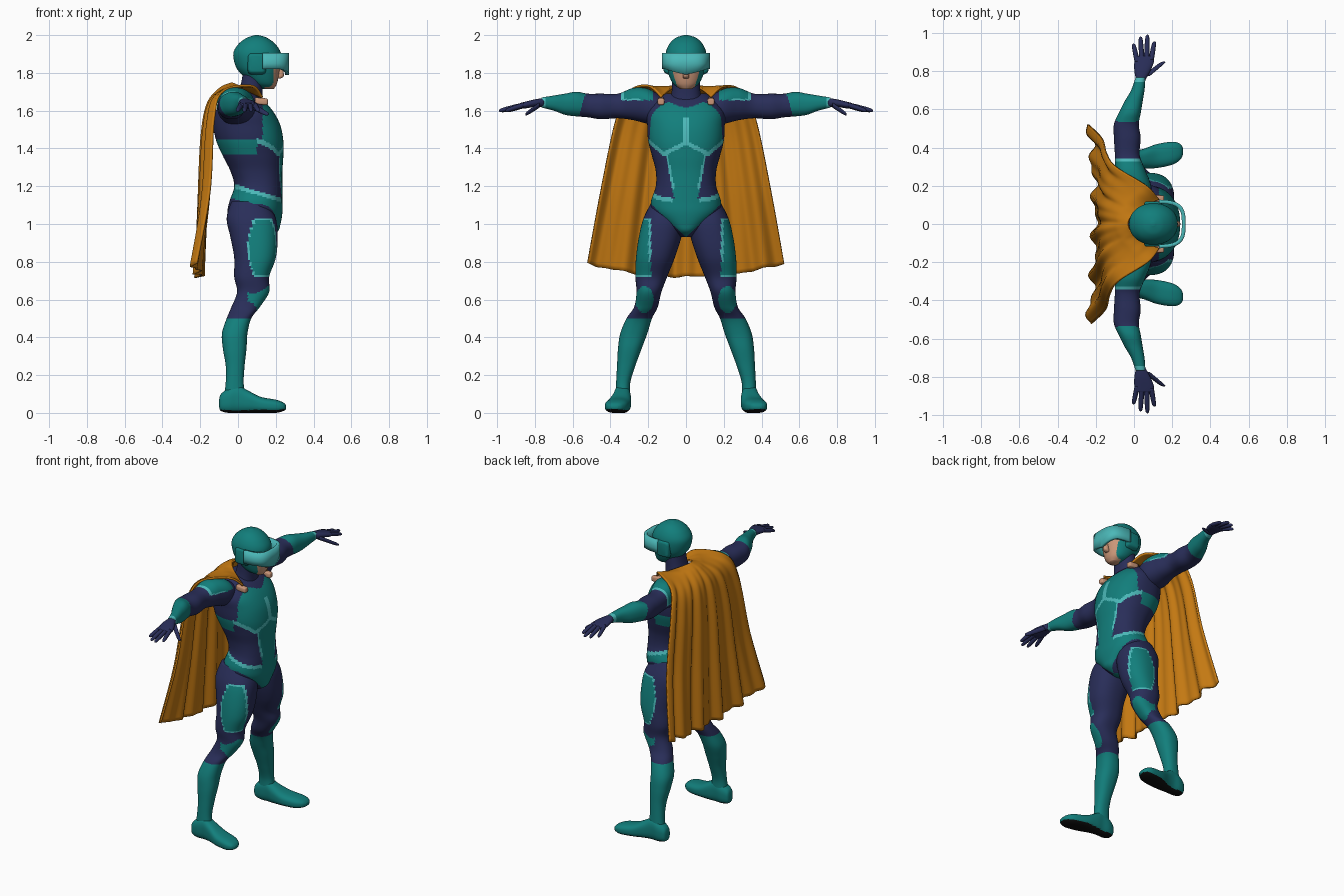
import bpy, bmesh, math
from mathutils import Vector

if "Cube" in bpy.data.objects:
    bpy.data.objects.remove(bpy.data.objects["Cube"], do_unlink=True)


def material(name, r, g, b):
    m = bpy.data.materials.new(name)
    m.use_nodes = True
    m.diffuse_color = (r, g, b, 1)
    bsdf = m.node_tree.nodes["Principled BSDF"]
    bsdf.inputs["Base Color"].default_value = (r, g, b, 1)
    bsdf.inputs["Roughness"].default_value = 0.6
    return m


NAVY, TEAL, CYAN, ORANGE, SKIN, BLACK = range(6)
MATS = [material("navy suit", .022, .027, .1), material("teal armor", .006, .21, .2),
        material("cyan trim", .07, .48, .48), material("orange cloth", .55, .19, .006),
        material("skin", .6, .31, .19), material("black sole", .004, .004, .004)]


def finish(name, bm, colour):
    """Turn a bmesh into a smooth object; colour is an index or a rule on (x, |y|, z, normal)."""
    bmesh.ops.recalc_face_normals(bm, faces=bm.faces)
    mesh = bpy.data.meshes.new(name)
    bm.to_mesh(mesh)
    bm.free()
    for m in MATS:
        mesh.materials.append(m)
    for f in mesh.polygons:
        c = f.center
        f.material_index = colour(c.x, abs(c.y), c.z, f.normal) if callable(colour) else colour
    mesh.shade_smooth()
    ob = bpy.data.objects.new(name, mesh)
    bpy.context.collection.objects.link(ob)
    return ob


def spline(rows, steps):
    """Smoothly subdivide a list of number rows (Catmull-Rom)."""
    out = []
    for i in range(len(rows) - 1):
        a, b, c, d = rows[max(i - 1, 0)], rows[i], rows[i + 1], rows[min(i + 2, len(rows) - 1)]
        for k in range(steps):
            t = k / steps
            out.append([q + t / 2 * (r - p + t * (2 * p - 5 * q + 4 * r - s + t * (3 * (q - r) + s - p)))
                        for p, q, r, s in zip(a, b, c, d)])
    return out + [list(rows[-1])]


def loft(name, axis, rows, colour, side=1, seg=64, steps=10, power=2.3):
    """Skin rounded sections (t, low u, high u, low v, high v) along an axis."""
    bm = bmesh.new()
    rings = []
    for t, u0, u1, v0, v1 in spline(rows, steps):
        ring = []
        for k in range(seg):
            a = math.tau * k / seg
            c, s = math.cos(a), math.sin(a)
            u = (u0 + u1) / 2 + (u1 - u0) / 2 * math.copysign(abs(c) ** (2 / power), c)
            v = (v0 + v1) / 2 + (v1 - v0) / 2 * math.copysign(abs(s) ** (2 / power), s)
            x, y, z = {"x": (t, u, v), "y": (u, t, v), "z": (u, v, t)}[axis]
            ring.append(bm.verts.new((x, y * side, z)))
        rings.append(ring)
    for r, q in zip(rings, rings[1:]):
        for k in range(seg):
            n = (k + 1) % seg
            bm.faces.new((r[k], r[n], q[n], q[k]))
    bm.faces.new(rings[0])
    bm.faces.new(rings[-1])
    return finish(name, bm, colour)


def centred(rows):
    return [(z, x0, x1, -h, h) for z, x0, x1, h in rows]


# Torso with chest plate, belly panel, belt and briefs
def torso_colour(x, a, z, n):
    if z > 1.61 + .4 * a:
        return NAVY
    belt = min(1.14 + .3 * (.22 - x), 1.22)
    if z < belt:
        if x > .1 and a < .07:
            return TEAL if z > .93 + .95 * a else NAVY
        if z > belt - .022:
            return CYAN
        low = .93 + .95 * a if x > .05 else belt - .08
        return TEAL if z > low else NAVY
    if x > .1:
        seam = 1.43 - .5 * a if a < .12 else 1.37 + .9 * (a - .12)
        if abs(z - seam) < .012 or (a < .022 and seam < z < 1.56):
            return CYAN
        edge = .065 + .2 * (z - 1.15) - a
        if z < seam:
            if edge < 0:
                return NAVY
            return CYAN if edge < .013 and z > 1.18 else TEAL
    if x < .13 and z > 1.45 or z < 1.37:
        return NAVY
    return TEAL


loft("torso", "z", centred([
    (.93, .05, .16, .03), (.96, .0, .21, .06), (1, -.03, .225, .11), (1.06, -.055, .235, .175),
    (1.12, -.045, .235, .185), (1.2, -.02, .235, .16), (1.28, -.04, .235, .16), (1.36, -.08, .24, .18),
    (1.44, -.115, .24, .2), (1.52, -.13, .225, .205), (1.59, -.12, .19, .205), (1.65, -.09, .14, .165),
    (1.69, -.05, .09, .11)]), torso_colour, seg=112)
loft("neck", "z", centred([(1.58, -.03, .14, .1), (1.65, -.02, .13, .085), (1.72, .01, .13, .074),
                           (1.82, .03, .14, .074)]), NAVY)


# Helmet with an open lower face
def helmet_colour(x, a, z, n):
    return SKIN if x > .14 and z < 1.84 and a < .045 + .3 * (z - 1.72) else TEAL


loft("helmet", "z", centred([
    (1.715, .13, .19, .03), (1.74, .075, .205, .066), (1.78, .03, .215, .088), (1.83, -.01, .222, .103),
    (1.9, -.025, .228, .108), (1.95, 0, .2, .09), (1.985, .045, .155, .055), (2, .09, .11, .01)]),
    helmet_colour, seg=80, power=2.1)
loft("nose", "z", centred([(1.77, .2, .225, .012), (1.785, .2, .243, .017), (1.83, .2, .235, .01)]),
     SKIN, seg=16, steps=4)

# Wraparound visor with a pointed lower edge
bm = bmesh.new()
columns = []
for i in range(41):
    u = i / 20 - 1
    x, y = .13 + .13 * (1 - abs(u) ** 3), .117 * math.sin(u * math.pi / 2)
    columns.append([bm.verts.new((x, y, z)) for z in (1.79 + .03 * min(abs(u) * 1.5, 1), 1.85, 1.905)])
for p, q in zip(columns, columns[1:]):
    for k in range(2):
        bm.faces.new((p[k], q[k], q[k + 1], p[k + 1]))
visor = finish("visor", bm, CYAN)
shell = visor.modifiers.new("thickness", "SOLIDIFY")
shell.thickness, shell.offset = .02, 0
bpy.context.view_layer.objects.active = visor
visor.select_set(True)
bpy.ops.object.shade_smooth_by_angle()


# Limb colour rules
def leg_colour(x, a, z, n):
    if z < .5:
        return TEAL
    pad = min(x - .05 - 1.5 * (z - .875) ** 2, z - .72, 1.03 - z)
    inner = a - .185
    if pad > 0 and inner > 0:
        return CYAN if (inner < .014 and z > .8) or pad < .008 else TEAL
    knee = ((z - .6) / .07) ** 2 + ((a - .22) / .048) ** 2
    return TEAL if knee < 1 and x > .05 else NAVY


def arm_colour(x, a, z, n):
    if a > .745:
        return CYAN
    if a > .55 - .3 * (z - 1.63):
        return TEAL
    low = 1.655 if x > -.02 else 1.6
    if .17 < a < .34 and z > low:
        return CYAN if a > .325 or (z < low + .008 and a > .24) else TEAL
    return NAVY


def foot_colour(x, a, z, n):
    return BLACK if n.z < -.6 and z < .03 else TEAL


LEG = [(1.12, -.035, .15, .03, .18), (1.03, -.06, .2, .01, .225), (.93, -.04, .21, .025, .25),
       (.82, -.02, .2, .06, .265), (.72, -.02, .165, .1, .268), (.64, -.005, .165, .13, .262),
       (.56, -.035, .115, .15, .275), (.5, -.06, .07, .18, .315), (.42, -.085, .05, .205, .348),
       (.34, -.08, .045, .235, .36), (.25, -.065, .035, .268, .365), (.16, -.065, .03, .295, .37),
       (.08, -.075, .04, .295, .375)]
FOOT = [(-.1, .32, .35, .03, .07), (-.09, .305, .37, .01, .1), (-.05, .293, .383, 0, .13),
        (0, .293, .383, 0, .145), (.05, .29, .393, 0, .12), (.12, .293, .418, 0, .085),
        (.2, .31, .43, 0, .07), (.24, .335, .42, .01, .055), (.255, .36, .4, .02, .04)]
ARM = [(.12, -.09, .09, 1.52, 1.67), (.2, -.11, .09, 1.53, 1.715), (.28, -.1, .06, 1.55, 1.72),
       (.36, -.1, .03, 1.56, 1.69), (.45, -.105, .035, 1.555, 1.69), (.52, -.105, .025, 1.565, 1.69),
       (.58, -.08, .035, 1.57, 1.7), (.64, -.05, .045, 1.578, 1.69), (.7, -.015, .055, 1.6, 1.68),
       (.765, .008, .06, 1.617, 1.67)]
PALM = [(.75, .012, .058, 1.62, 1.667), (.8, .002, .085, 1.62, 1.66), (.85, .002, .105, 1.612, 1.648),
        (.88, .01, .1, 1.615, 1.64)]
# name, root x, root y, root z, tip x, tip y, tip z
FINGERS = [("index_finger", .09, .86, 1.63, .107, .955, 1.6), ("middle_finger", .066, .86, 1.63, .07, .99, 1.6),
           ("ring_finger", .041, .86, 1.63, .034, .98, 1.598), ("little_finger", .017, .85, 1.63, -.003, .943, 1.6),
           ("thumb", .065, .775, 1.63, .157, .85, 1.58)]

for label, side in (("left", 1), ("right", -1)):
    loft(label + "_leg", "z", LEG, leg_colour, side)
    loft(label + "_foot", "x", FOOT, foot_colour, side, steps=6, power=2.6)
    loft(label + "_arm", "y", ARM, arm_colour, side)
    loft(label + "_palm", "y", PALM, NAVY, side, seg=24, steps=4)
    for name, *ends in FINGERS:
        root, tip = Vector(ends[:3]), Vector(ends[3:])
        rows = []
        for t, r in ((0, .014), (.5, .013), (.9, .01), (1, .003)):
            p = root.lerp(tip, t)
            w = r * (1.35 if name == "thumb" else 1)
            rows.append((p.y, p.x - w, p.x + w, p.z - r, p.z + r))
        loft(label + "_" + name, "y", rows, NAVY, side, seg=12, steps=4, power=2)
    # Helmet ear guard and cape clasp
    loft(label + "_ear_guard", "y", [(.09, .05, .15, 1.79, 1.91), (.112, .055, .145, 1.8, 1.9),
                                     (.118, .065, .135, 1.81, 1.89)], TEAL, side, seg=24, steps=3, power=5)
    loft(label + "_cape_clasp", "x", [(.09, .115, .15, 1.635, 1.67), (.15, .115, .15, 1.63, 1.665),
                                      (.158, .125, .14, 1.64, 1.655)], SKIN, side, seg=24, steps=3, power=4)

# Cape draped from the collar: centre x, centre z, edge x, edge y, edge z
CAPE = [(-.03, 1.745, .13, .13, 1.67), (-.095, 1.715, .07, .2, 1.73), (-.155, 1.63, -.09, .3, 1.7),
        (-.18, 1.45, -.14, .37, 1.55), (-.19, 1.1, -.165, .45, 1.17), (-.2, .72, -.235, .52, .79)]
bm = bmesh.new()
grid = []
draped = spline(CAPE, 10)
for i, (xc, zc, xe, ye, ze) in enumerate(draped):
    fall = i / (len(draped) - 1)
    line = []
    for k in range(97):
        u = k / 48 - 1
        w = u * u
        fold = math.sin(17 * u + .6) * .6 + math.sin(31 * u + 2 * fall) * .4
        x = xc + (xe - xc) * w + .026 * fall * fold
        line.append(bm.verts.new((x, ye * u, zc + (ze - zc) * w + .006 * fall * fold)))
    grid.append(line)
for p, q in zip(grid, grid[1:]):
    for k in range(96):
        bm.faces.new((p[k], p[k + 1], q[k + 1], q[k]))
cape = finish("cape", bm, ORANGE)
cloth = cape.modifiers.new("thickness", "SOLIDIFY")
cloth.thickness, cloth.offset = .012, 0
